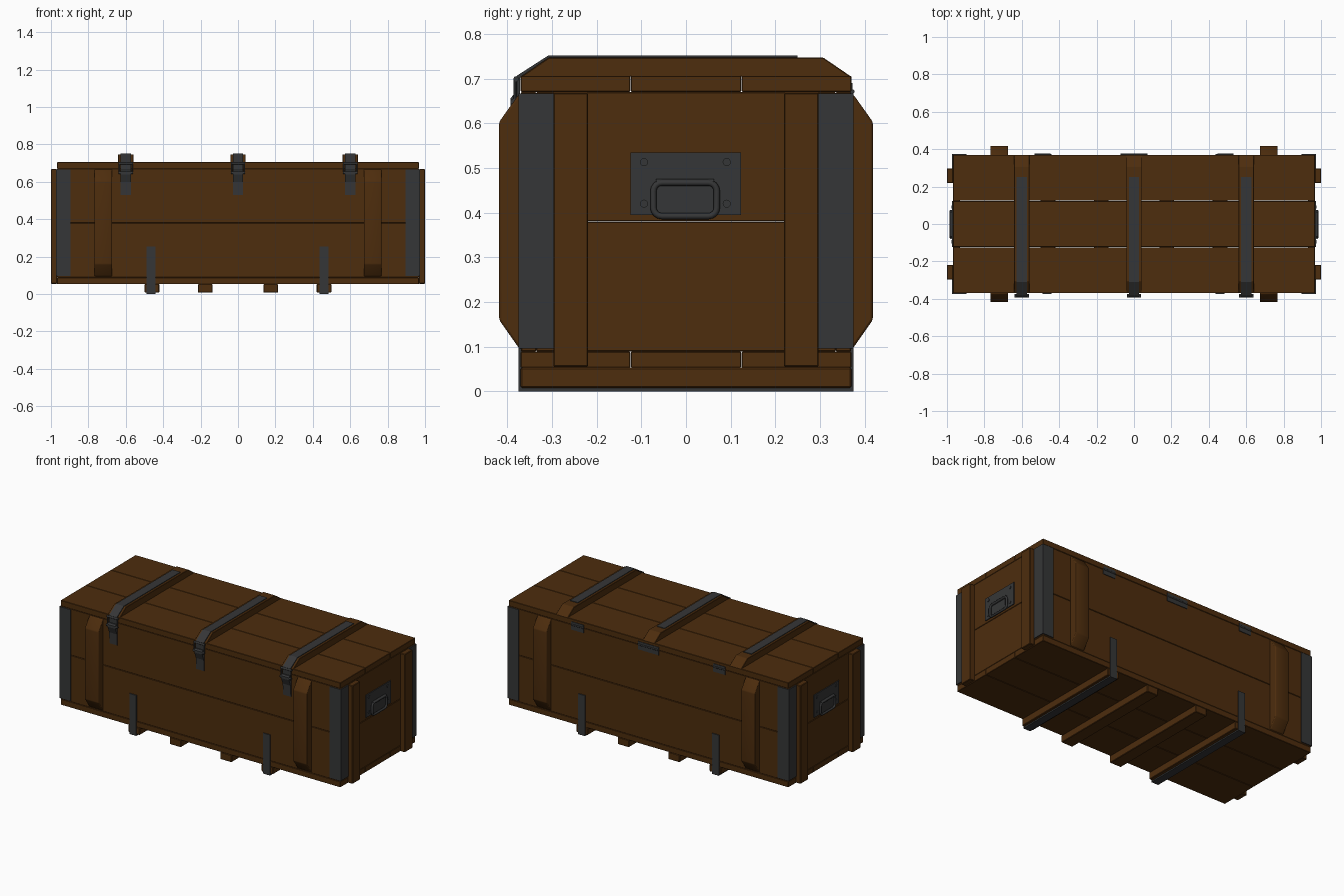
import bpy, bmesh, math
from mathutils import Vector

if "Cube" in bpy.data.objects:
    bpy.data.objects.remove(bpy.data.objects["Cube"])


def material(name, rgb):
    m = bpy.data.materials.new(name)
    m.diffuse_color = (*rgb, 1)
    m.use_nodes = True
    m.node_tree.nodes["Principled BSDF"].inputs["Base Color"].default_value = m.diffuse_color
    return m


WOOD = material("brown wood", (0.075, 0.026, 0.004))
METAL = material("dark metal", (0.036, 0.037, 0.038))


def finish(bm, name, mat, bevel=0.0, segments=1, smooth=False):
    bmesh.ops.recalc_face_normals(bm, faces=bm.faces)
    me = bpy.data.meshes.new(name)
    bm.to_mesh(me)
    bm.free()
    me.materials.append(mat)
    ob = bpy.data.objects.new(name, me)
    bpy.context.collection.objects.link(ob)
    if bevel:
        b = ob.modifiers.new("bevel", 'BEVEL')
        b.width, b.segments, b.limit_method = bevel, segments, 'ANGLE'
    if smooth:
        bpy.context.view_layer.objects.active = ob
        ob.select_set(True)
        bpy.ops.object.shade_smooth_by_angle(angle=math.radians(40))
        ob.select_set(False)
    return ob


def box(name, mat, x, y, z, bevel=0.0):
    bm = bmesh.new()
    bmesh.ops.create_cube(bm, size=1)
    for v in bm.verts:
        v.co = [(r[0] + r[1]) / 2 + c * (r[1] - r[0]) for r, c in zip((x, y, z), v.co)]
    return finish(bm, name, mat, bevel)


def extrude(name, mat, pts, to3d, a, b, bevel=0.0, segments=1):
    """Extrude a closed 2D outline from a to b; to3d(u, v, w) places the points."""
    bm = bmesh.new()
    f = bm.faces.new([bm.verts.new(to3d(u, v, a)) for u, v in pts])
    ext = bmesh.ops.extrude_face_region(bm, geom=[f])
    move = Vector(to3d(0, 0, b)) - Vector(to3d(0, 0, a))
    bmesh.ops.translate(bm, vec=move,
                        verts=[g for g in ext["geom"] if isinstance(g, bmesh.types.BMVert)])
    return finish(bm, name, mat, bevel, segments, segments > 1)


def rod(name, mat, centre, axis, radius, length, sides=12):
    bm = bmesh.new()
    bmesh.ops.create_cone(bm, cap_ends=True, segments=sides, radius1=radius,
                          radius2=radius, depth=length)
    q = Vector((0, 0, 1)).rotation_difference(Vector(axis))
    for v in bm.verts:
        v.co = q @ v.co + Vector(centre)
    return finish(bm, name, mat, smooth=True)


def yz(u, v, w):
    return (w, u, v)


def xy(u, v, w):
    return (u, v, w)


def span(c, width):
    return (c - width / 2, c + width / 2)


def side(s, a, b):
    return tuple(sorted((s * a, s * b)))


L, W = 0.967, 0.37
CH = 0.002

# Lid and base: three long boards each
for i, y in enumerate([(-W, -0.1245), (-0.1235, 0.1235), (0.1245, W)]):
    box(f"lid_board_{i}", WOOD, (-L, L), y, (0.670, 0.706), CH)
    box(f"base_board_{i}", WOOD, (-L, L), y, (0.053, 0.089), CH)

# Walls: two boards on every side, with a seam halfway up
for i, z in enumerate([(0.089, 0.3795), (0.3805, 0.670)]):
    for s in (-1, 1):
        box(f"long_wall_board_{i}", WOOD, (-L, L), side(s, 0.335, W - 0.001), z, CH)
        box(f"end_wall_board_{i}", WOOD, side(s, 0.93, L), (-0.335, 0.335), z, CH)

for s in (-1, 1):
    for t in (-1, 1):
        # Upright battens on the ends
        box("end_batten", WOOD, side(s, L, 1.0), side(t, 0.219, 0.297), (0.055, 0.668), 0.003)
        # Tapered battens on the long walls
        out = [(0.365, 0.093), (0.374, 0.097), (0.418, 0.16), (0.418, 0.603),
               (0.374, 0.665), (0.365, 0.668)]
        extrude("wall_batten", WOOD, [(t * u, v) for u, v in out], yz,
                *span(s * 0.72, 0.094), 0.006, 2)
        # Metal angle on each upright corner
        ang = [(0.895, 0.365), (0.895, 0.375), (0.973, 0.375), (0.973, 0.297),
               (0.963, 0.297), (0.963, 0.365)]
        extrude("corner_plate", METAL, [(s * u, t * v) for u, v in ang], xy, 0.096, 0.667)

# Skids under the base
for x in (-0.46, -0.175, 0.175, 0.46):
    box("skid", WOOD, span(x, 0.078), (-W, W), (0.008, 0.053), 0.003)

# Metal straps that wrap the outer skids
for x in (-0.465, 0.46):
    u = [(-0.375, 0.253), (-0.375, 0), (0.375, 0), (0.375, 0.253),
         (0.367, 0.253), (0.367, 0.009), (-0.367, 0.009), (-0.367, 0.253)]
    extrude("skid_strap", METAL, u, yz, *span(x, 0.048))

for x in (-0.6, 0, 0.6):
    # Lid battens with sloping ends
    top = [(-W, 0.704), (-0.307, 0.747), (0.307, 0.747), (W, 0.704)]
    extrude("lid_batten", WOOD, top, yz, *span(x, 0.082), 0.002)
    # Strap over the batten, down to the latch
    strap = [(0.25, 0.745), (0.25, 0.751), (-0.309, 0.751), (-0.379, 0.706),
             (-0.379, 0.655), (-0.371, 0.655), (-0.371, 0.702), (-0.306, 0.745)]
    extrude("lid_strap", METAL, strap, yz, *span(x, 0.054))
    # Latch: curved lever, wire loops and pivot
    lever = [(-0.368, 0.53), (-0.374, 0.53), (-0.377, 0.60), (-0.387, 0.625),
             (-0.393, 0.64), (-0.393, 0.655), (-0.386, 0.664), (-0.368, 0.664)]
    extrude("latch_lever", METAL, lever, yz, *span(x, 0.054))
    rod("latch_pivot", METAL, (x, -0.386, 0.648), (1, 0, 0), 0.007, 0.076)
    rod("latch_hook", METAL, (x, -0.380, 0.699), (1, 0, 0), 0.006, 0.076)
    for s in (-1, 1):
        rod("latch_wire", METAL, (x + s * 0.034, -0.382, 0.674), (0, 0, 1), 0.004, 0.052, 8)

# Hinges on the back, the middle one wider
for x, w in ((-0.49, 0.085), (0, 0.144), (0.49, 0.085)):
    box("hinge_plate", METAL, span(x, w), (0.366, 0.373), (0.640, 0.690))
    rod("hinge_barrel", METAL, (x, 0.372, 0.671), (1, 0, 0), 0.005, w)

# Carrying handles on the ends
for s in (-1, 1):
    box("handle_plate", METAL, side(s, 0.962, 0.972), (-0.124, 0.123), (0.395, 0.535))
    for y in (-0.094, 0.091):
        for z in (0.42, 0.513):
            rod("plate_bolt", METAL, (s * 0.972, y, z), (1, 0, 0), 0.009, 0.008)
    rod("handle_pivot", METAL, (s * 0.976, -0.002, 0.468), (0, 1, 0), 0.007, 0.13)
    # Bail: a rounded rectangle swept with a round section
    cu = bpy.data.curves.new("handle_bail", 'CURVE')
    cu.dimensions, cu.bevel_depth, cu.bevel_resolution = '3D', 0.007, 2
    pts = []
    for k, (cy, cz) in enumerate([(0.05, 0.448), (-0.054, 0.448), (-0.054, 0.411), (0.05, 0.411)]):
        for j in range(5):
            a = math.radians(90 * k + 22.5 * j)
            pts.append((s * 0.979, cy + 0.019 * math.cos(a), cz + 0.019 * math.sin(a)))
    sp = cu.splines.new('POLY')
    sp.points.add(len(pts) - 1)
    for p, c in zip(sp.points, pts):
        p.co = (*c, 1)
    sp.use_cyclic_u = True
    cu.materials.append(METAL)
    bpy.context.collection.objects.link(bpy.data.objects.new("handle_bail", cu))
